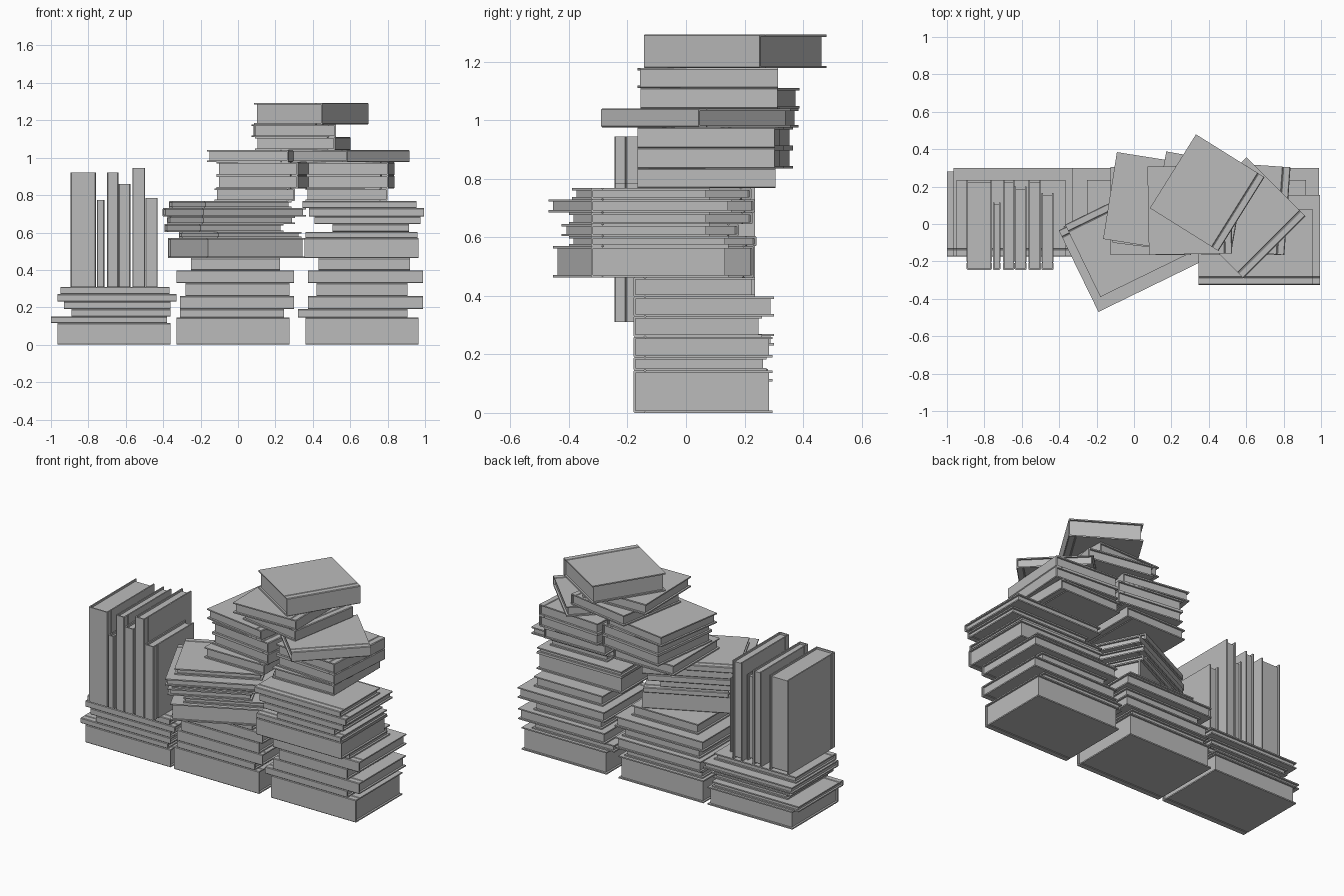
import bpy
import bmesh
from math import radians
from mathutils import Matrix, Vector

old = bpy.data.objects.get("Cube")
if old:
    bpy.data.objects.remove(old, do_unlink=True)

# One plain grey for covers and pages
grey = bpy.data.materials.new("plain grey")
grey.use_nodes = True
colour = (0.5, 0.5, 0.5, 1.0)
grey.diffuse_color = colour
grey.node_tree.nodes["Principled BSDF"].inputs["Base Color"].default_value = colour

BOARD = 0.008     # cover thickness
OVERHANG = 0.012  # how far the cover stands past the pages
SPINE_TURN = {"front": 0, "right": 90, "back": 180}


def add_pages(bm, length, depth, thick):
    size = Vector((length - 2 * OVERHANG, depth - OVERHANG - BOARD, thick - 2 * BOARD))
    shift = Vector((0, (BOARD - OVERHANG) / 2, 0))
    matrix = Matrix.Translation(shift) @ Matrix.Diagonal(size).to_4x4()
    bmesh.ops.create_cube(bm, size=1, matrix=matrix)


def add_cover(bm, length, depth, thick):
    """C-shaped cover profile with a hinge groove, extruded along the spine."""
    back, fore, half = -depth / 2, depth / 2, thick / 2
    hinge = back + 0.04
    dip = BOARD / 2
    outer = [(back, half - dip), (back + dip, half), (hinge - dip, half),
             (hinge, half - dip), (hinge + dip, half), (fore, half)]
    inner = [(fore, half - BOARD), (back + BOARD, half - BOARD)]
    upper = outer + inner
    profile = upper + [(y, -z) for y, z in reversed(upper)]
    verts = [bm.verts.new((-length / 2, y, z)) for y, z in profile]
    face = bm.faces.new(verts)
    swept = bmesh.ops.extrude_face_region(bm, geom=[face], use_keep_orig=True)
    moved = [v for v in swept["geom"] if isinstance(v, bmesh.types.BMVert)]
    bmesh.ops.translate(bm, verts=moved, vec=(length, 0, 0))


def make_book(name, length, depth, thick, matrix):
    bm = bmesh.new()
    add_pages(bm, length, depth, thick)
    add_cover(bm, length, depth, thick)
    bmesh.ops.recalc_face_normals(bm, faces=bm.faces)
    mesh = bpy.data.meshes.new(name)
    bm.to_mesh(mesh)
    bm.free()
    mesh.materials.append(grey)
    book = bpy.data.objects.new(name, mesh)
    book.matrix_world = matrix
    bpy.context.collection.objects.link(book)


def lay_book(name, corner, width, depth, bottom, top, turn=0, spine="front"):
    """Lay a book flat from its front left corner, turned about that corner."""
    spin = Matrix.Rotation(radians(turn), 4, "Z")
    middle = Vector((*corner, (bottom + top) / 2)) + spin @ Vector((width / 2, depth / 2, 0))
    facing = Matrix.Rotation(radians(turn + SPINE_TURN[spine]), 4, "Z")
    if spine == "right":
        width, depth = depth, width
    make_book(name, width, depth, top - bottom, Matrix.Translation(middle) @ facing)


def straight_pile(name, front, books, levels):
    """Each book is (left, right, back)."""
    for i, (left, right, back) in enumerate(books):
        lay_book(f"{name}_{i + 1}", (left, front), right - left, back - front,
                 levels[i], levels[i + 1])


def turned_pile(name, books, levels, spine):
    """Each book is (corner x, corner y, width, depth, turn)."""
    for i, (x, y, width, depth, turn) in enumerate(books):
        lay_book(f"{name}_{i + 1}", (x, y), width, depth,
                 levels[i], levels[i + 1], turn, spine)


# Heights shared by the two tall stacks
low_levels = [0, .145, .19, .26, .33, .397, .463]
mid_levels = [.463, .57, .604, .645, .685, .73, .768]
high_levels = [.768, .835, .905, .976, 1.04, 1.11, 1.178, 1.293]

# Right tall stack
straight_pile("right_low_book", -.18, [
    (.36, .965, .295), (.32, .905, .275), (.375, .99, .295),
    (.42, .905, .26), (.375, .99, .3), (.43, .92, .235)], low_levels)
straight_pile("right_middle_book", -.325, [
    (.355, .965, .145), (.36, .96, .145), (.505, .915, .08),
    (.41, .975, .08), (.38, .995, .155), (.345, .955, .08)], mid_levels)
turned_pile("right_high_book", [
    (.36, -.165, .44, .47, 0), (.365, -.135, .44, .47, -4),
    (.365, -.135, .44, .47, -4), (.27, .025, .445, .47, -45)], high_levels, "right")

# Centre tall stack
straight_pile("centre_low_book", -.18, [
    (-.33, .275, .295), (-.31, .245, .275), (-.31, .3, .295),
    (-.28, .275, .26), (-.33, .3, .3), (-.25, .225, .235)], low_levels)
turned_pile("centre_middle_book", [
    (-.165, -.455, .585, .48, 26), (-.11, -.4, .5, .47, 26),
    (-.205, -.425, .5, .43, 26), (-.19, -.4, .55, .43, 26),
    (-.19, -.47, .615, .485, 26), (-.18, -.39, .52, .43, 26)], mid_levels, "back")
turned_pile("centre_high_book", [
    (-.125, -.165, .43, .47, 0), (-.115, -.1, .44, .47, -7),
    (-.115, -.1, .44, .47, -7), (-.165, -.08, .44, .47, -9),
    (.09, -.08, .436, .475, -10), (.08, -.165, .445, .472, 1),
    (.085, .085, .432, .465, -32)], high_levels, "right")

# Short left stack
straight_pile("left_low_book", -.175, [
    (-.965, -.36, .295), (-1, -.38, .28), (-.89, -.36, .235),
    (-.93, -.36, .26), (-.965, -.33, .3), (-.95, -.365, .235)],
    [0, .115, .15, .19, .23, .27, .31])

# Row of upright books: (left, right, back, top)
shelf, front = .31, -.245
upright = [(-.895, -.76, .235, .92), (-.755, -.715, .115, .775),
           (-.7, -.64, .235, .92), (-.638, -.575, .2, .86),
           (-.565, -.497, .235, .945), (-.495, -.43, .165, .785)]
stand = Matrix.Rotation(radians(90), 4, "Y")
for i, (left, right, back, top) in enumerate(upright):
    middle = Matrix.Translation(((left + right) / 2, (front + back) / 2, (shelf + top) / 2))
    make_book(f"upright_book_{i + 1}", top - shelf, back - front, right - left, middle @ stand)
